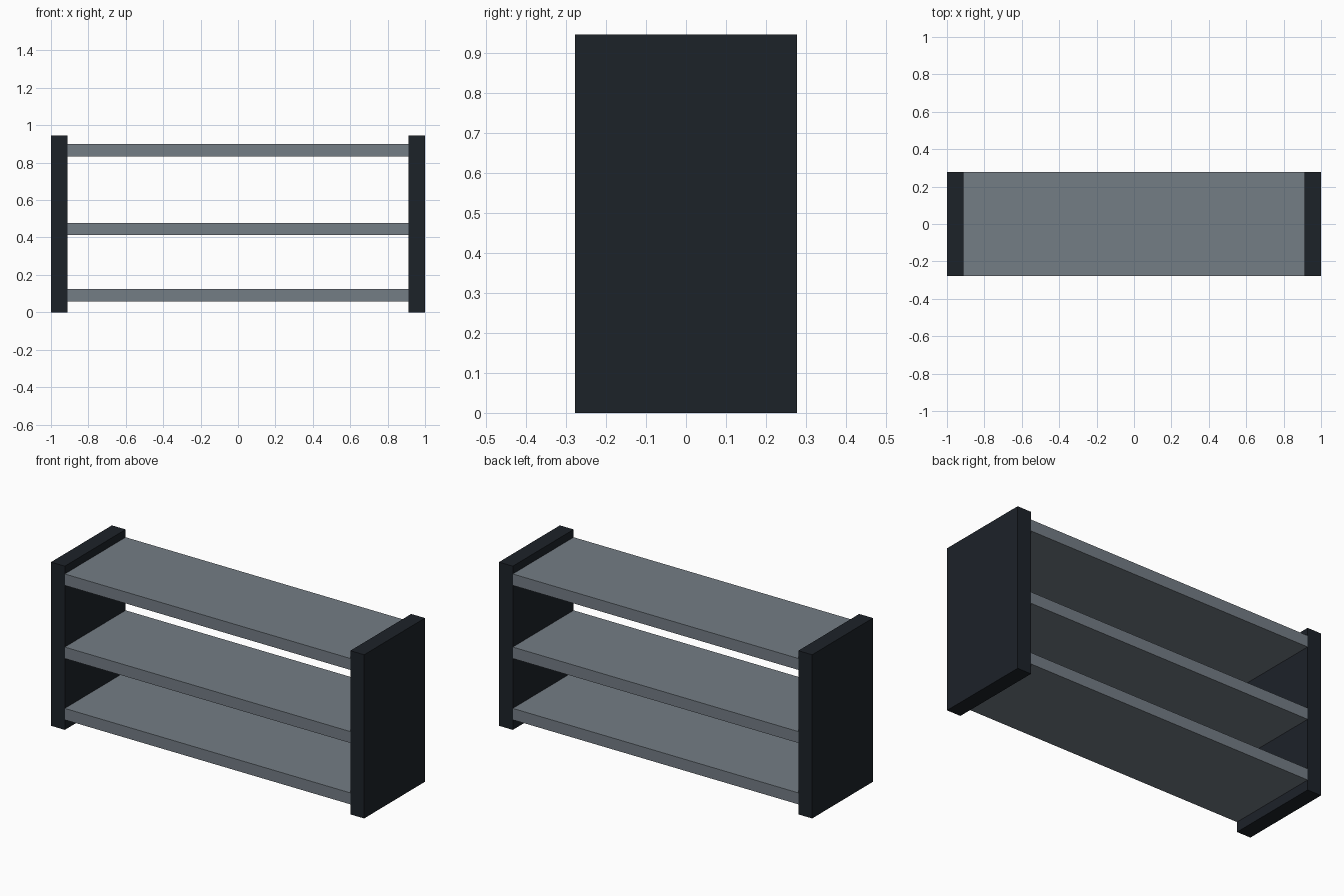
import bpy

if "Cube" in bpy.data.objects:
    bpy.data.objects.remove(bpy.data.objects["Cube"])

DEPTH = 0.555      # full depth in y
HEIGHT = 0.945     # height of the side panels
INNER = 0.912      # inner face of the side panels
SHELF_T = 0.066    # shelf thickness


def material(name, color):
    m = bpy.data.materials.new(name)
    m.diffuse_color = (*color, 1)
    m.use_nodes = True
    m.node_tree.nodes["Principled BSDF"].inputs["Base Color"].default_value = m.diffuse_color
    return m


def box(name, center, size, mat):
    bpy.ops.mesh.primitive_cube_add(size=1, location=center)
    ob = bpy.context.object
    ob.name = name
    ob.scale = size
    bpy.ops.object.transform_apply(location=False, rotation=False, scale=True)
    ob.data.materials.append(mat)
    return ob


dark = material("dark_panel", (0.012, 0.016, 0.022))
grey = material("grey_shelf", (0.175, 0.205, 0.235))

# Upright side panels
for side, s in (("left", -1), ("right", 1)):
    box(f"{side}_side_panel", (s * (1 + INNER) / 2, 0, HEIGHT / 2),
        (1 - INNER, DEPTH, HEIGHT), dark)

# Three shelves between the panels
for name, z in (("bottom", 0.091), ("middle", 0.445), ("top", 0.867)):
    box(f"{name}_shelf", (0, 0, z), (2 * INNER, DEPTH, SHELF_T), grey)
